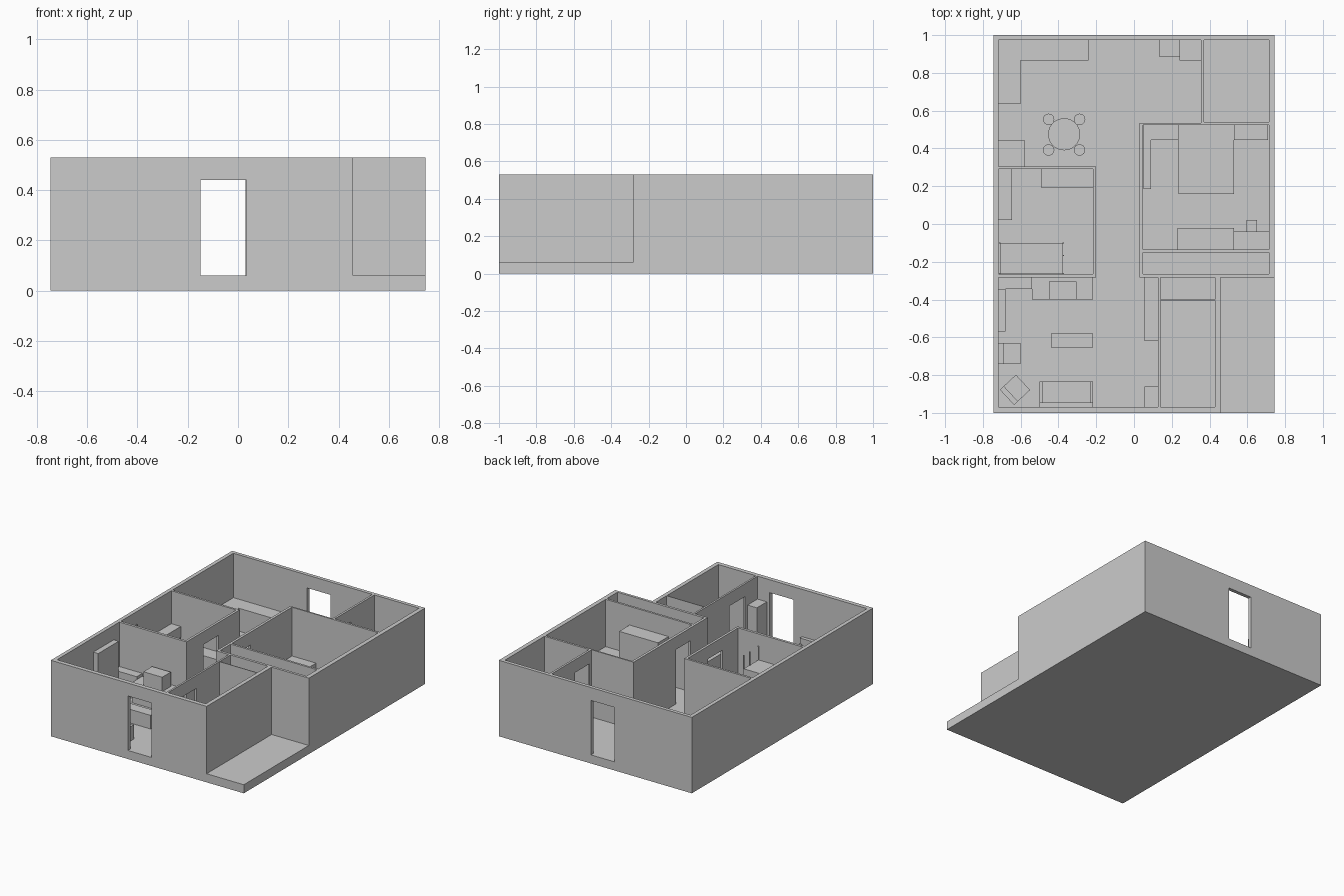
import bpy, math
from mathutils import Vector, Matrix

FLOOR = 0.06
TOP = 0.53


def box(name, x0, x1, y0, y1, z0, z1):
    bpy.ops.mesh.primitive_cube_add(size=1)
    o = bpy.context.object
    o.name = name
    center = Vector(((x0 + x1) / 2, (y0 + y1) / 2, (z0 + z1) / 2))
    o.data.transform(Matrix.Translation(center) @ Matrix.Diagonal((x1 - x0, y1 - y0, z1 - z0, 1)))
    return o


def disc(name, x, y, r, z0, z1, n=32):
    bpy.ops.mesh.primitive_cylinder_add(vertices=n, radius=r, depth=z1 - z0,
                                        location=(x, y, (z0 + z1) / 2))
    o = bpy.context.object
    o.name = name
    bpy.ops.object.shade_smooth_by_angle()
    return o


def carve(target, *bounds):
    cutter = box("cutter", *bounds)
    m = target.modifiers.new("carve", "BOOLEAN")
    m.operation = "DIFFERENCE"
    m.solver = "EXACT"
    m.object = cutter
    bpy.context.view_layer.objects.active = target
    bpy.ops.object.modifier_apply(modifier=m.name)
    bpy.data.objects.remove(cutter)


# House shell: solid block with rooms, porch and doorways carved out
house = box("house_shell", -0.745, 0.745, -1, 1, 0, TOP)
rooms = [
    (-0.718, 0.355, 0.535, 0.975),    # kitchen
    (-0.718, 0.03, 0.305, 0.975),     # dining area
    (-0.20, 0.03, -0.97, 0.975),      # hallway
    (-0.718, 0.127, -0.97, -0.283),   # living room
    (0.37, 0.715, 0.54, 0.975),       # utility room
    (0.048, 0.715, -0.135, 0.525),    # main bedroom
    (0.048, 0.715, -0.265, -0.15),    # closet
    (-0.718, -0.217, -0.265, 0.29),   # small bedroom
    (0.14, 0.43, -0.97, -0.405),      # side room
    (0.14, 0.43, -0.40, -0.283),      # side room alcove
    (0.458, 0.80, -1.1, -0.283),      # porch
]
for r in rooms:
    carve(house, *r, FLOOR, 0.7)
doors = [
    (-0.15, 0.033, -1.05, -0.95),     # front door
    (-0.15, 0.033, 0.95, 1.05),       # back door
    (-0.23, -0.19, -0.095, 0.07),     # small bedroom
    (0.02, 0.06, -0.095, 0.07),       # main bedroom
    (0.11, 0.15, -0.83, -0.66),       # side room
    (0.34, 0.38, 0.555, 0.715),       # utility room
]
for d in doors:
    carve(house, *d, FLOOR, 0.44)

# Box furniture: x0, x1, y0, y1, top height
furniture = {
    "kitchen_counter_back": (-0.718, -0.24, 0.865, 0.975, 0.22),
    "kitchen_counter_side": (-0.718, -0.60, 0.635, 0.865, 0.22),
    "kitchen_cabinet": (0.135, 0.24, 0.885, 0.975, 0.22),
    "refrigerator": (0.24, 0.355, 0.865, 0.975, 0.30),
    "sideboard": (-0.718, -0.58, 0.305, 0.445, 0.22),
    "small_wardrobe": (-0.718, -0.645, 0.02, 0.29, 0.30),
    "small_desk": (-0.49, -0.217, 0.19, 0.29, 0.20),
    "bed_shelf_head": (0.05, 0.235, 0.445, 0.525, 0.19),
    "bed_shelf_side": (0.05, 0.09, 0.185, 0.445, 0.19),
    "nightstand": (0.53, 0.71, 0.445, 0.525, 0.16),
    "bed": (0.235, 0.53, 0.16, 0.525, 0.15),
    "bedroom_wardrobe": (0.23, 0.53, -0.135, -0.02, 0.40),
    "vanity_desk": (0.53, 0.715, -0.135, -0.04, 0.20),
    "vanity_stool": (0.595, 0.65, -0.04, 0.02, 0.14),
    "corner_cabinet": (-0.718, -0.54, -0.345, -0.283, 0.22),
    "media_unit": (-0.54, -0.217, -0.40, -0.283, 0.20),
    "bookcase": (-0.718, -0.68, -0.57, -0.345, 0.43),
    "coffee_table": (-0.44, -0.217, -0.655, -0.58, 0.155),
    "hall_cabinet": (0.055, 0.127, -0.62, -0.283, 0.20),
    "coat_cupboard": (0.055, 0.127, -0.97, -0.86, 0.37),
}
for name, (x0, x1, y0, y1, z) in furniture.items():
    box(name, x0, x1, y0, y1, FLOOR, z)
box("media_screen", -0.45, -0.305, -0.40, -0.305, 0.20, 0.30)

# Round dining table with four stools
disc("table_leg", -0.37, 0.475, 0.02, FLOOR, 0.19, 16)
disc("table_top", -0.37, 0.475, 0.085, 0.19, 0.205)
for sx in (-1, 1):
    for sy in (-1, 1):
        disc("stool", -0.37 + sx * 0.082, 0.473 + sy * 0.081, 0.03, FLOOR, 0.15, 24)

# Bunk bed with corner posts and a ladder post
box("lower_bunk", -0.71, -0.375, -0.263, -0.10, 0.09, 0.15)
box("upper_bunk", -0.71, -0.375, -0.263, -0.10, 0.30, 0.35)
posts = [(x, y) for x in (-0.71, -0.375) for y in (-0.10, -0.262)] + [(-0.375, -0.166)]
for x, y in posts:
    box("bunk_post", x - 0.004, x + 0.004, y - 0.003, y + 0.003, FLOOR, 0.445)

# Sofa: seat, back and two arms
box("sofa_seat", -0.485, -0.233, -0.945, -0.835, FLOOR, 0.13)
box("sofa_back", -0.50, -0.217, -0.97, -0.945, FLOOR, 0.20)
for x in (-0.50, -0.233):
    box("sofa_arm", x, x + 0.016, -0.945, -0.835, FLOOR, 0.16)


# Armchairs, facing +x before turning
def armchair(x, y, angle):
    for name, b in (("armchair_seat", (-0.03, 0.058, -0.055, 0.055, FLOOR, 0.13)),
                    ("armchair_back", (-0.058, -0.03, -0.055, 0.055, FLOOR, 0.20))):
        o = box(name, *b)
        o.location = (x, y, 0)
        o.rotation_euler.z = angle


armchair(-0.66, -0.685, 0)
armchair(-0.63, -0.878, math.radians(43))
